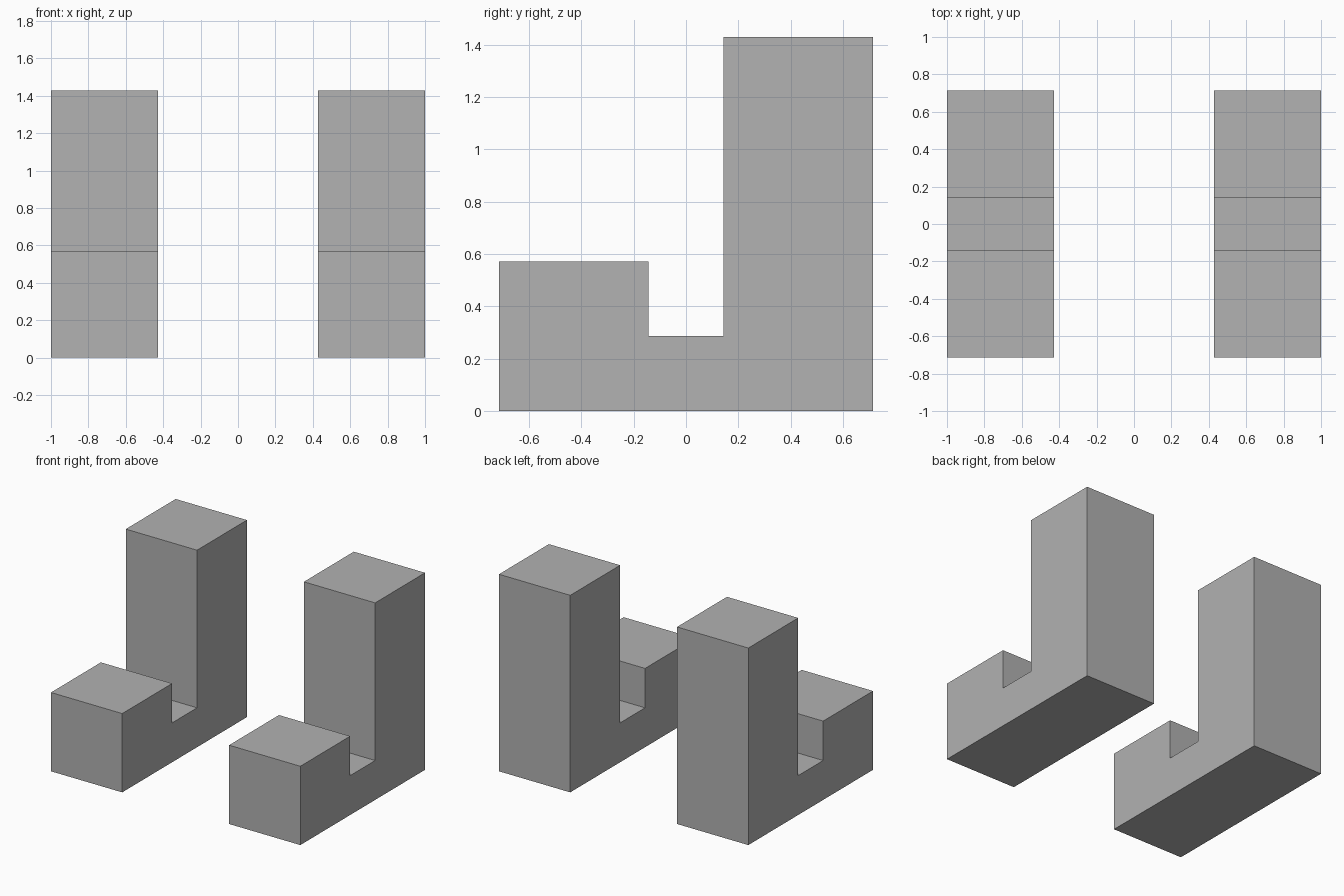
import bpy
import bmesh

default = bpy.data.objects.get("Cube")
if default:
    bpy.data.objects.remove(default, do_unlink=True)

U = 1 / 7  # grid unit

# Single grey material
grey = bpy.data.materials.new("plain grey")
grey.use_nodes = True
colour = (0.445, 0.445, 0.445, 1)
grey.diffuse_color = colour
grey.node_tree.nodes["Principled BSDF"].inputs["Base Color"].default_value = colour

# Side outline (y, z): low front block, notch, tall back post
OUTLINE = [(-5, 0), (5, 0), (5, 10), (1, 10), (1, 2), (-1, 2), (-1, 4), (-5, 4)]


def notched_block(name, x_start, width):
    """Extrude the side outline along x."""
    bm = bmesh.new()
    side = bm.faces.new([bm.verts.new((x_start * U, y * U, z * U)) for y, z in OUTLINE])
    extruded = bmesh.ops.extrude_face_region(bm, geom=[side])["geom"]
    moved = [v for v in extruded if isinstance(v, bmesh.types.BMVert)]
    bmesh.ops.translate(bm, verts=moved, vec=(width * U, 0, 0))
    bmesh.ops.recalc_face_normals(bm, faces=bm.faces)
    mesh = bpy.data.meshes.new(name)
    bm.to_mesh(mesh)
    bm.free()
    mesh.materials.append(grey)
    obj = bpy.data.objects.new(name, mesh)
    bpy.context.collection.objects.link(obj)


# Matching pair of supports
notched_block("right_support", -7, 4)
notched_block("left_support", 3, 4)
